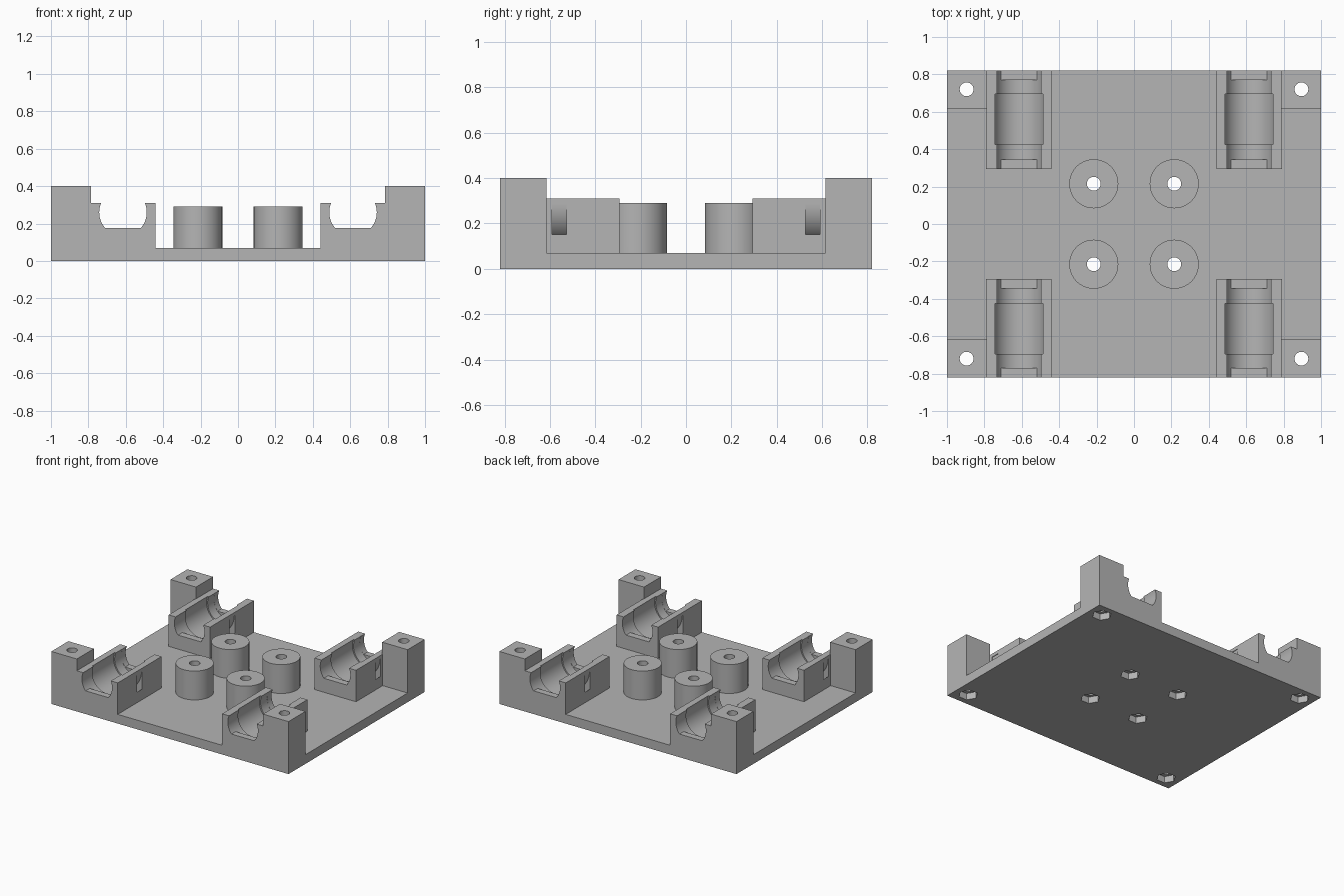
import bpy
import math

cube = bpy.data.objects.get("Cube")
if cube:
    bpy.data.objects.remove(cube, do_unlink=True)

HALF_Y = 0.82
BORE_X, BORE_Z = 0.615, 0.26

grey = bpy.data.materials.new("plain grey")
grey.use_nodes = True
colour = (0.46, 0.46, 0.46, 1)
grey.diffuse_color = colour
grey.node_tree.nodes["Principled BSDF"].inputs["Base Color"].default_value = colour


def new_object(name, verts, faces):
    mesh = bpy.data.meshes.new(name)
    mesh.from_pydata(verts, [], faces)
    mesh.materials.append(grey)
    obj = bpy.data.objects.new(name, mesh)
    bpy.context.collection.objects.link(obj)
    return obj


def prism(name, outline, low, high, axis="z"):
    """Extrude a counter-clockwise outline along z, or an (x, z) outline along y."""
    n = len(outline)
    if axis == "z":
        verts = [(a, b, h) for h in (low, high) for a, b in outline]
    else:
        verts = [(a, h, b) for h in (high, low) for a, b in outline]
    faces = [tuple(reversed(range(n))), tuple(range(n, 2 * n))]
    faces += [(i, (i + 1) % n, n + (i + 1) % n, n + i) for i in range(n)]
    return new_object(name, verts, faces)


def arc(x, y, r, n=64, start=0, sweep=360):
    """Points on an arc; a full sweep leaves out the repeated end point."""
    count = n if abs(sweep) == 360 else n + 1
    angles = [math.radians(start + sweep * i / n) for i in range(count)]
    return [(x + r * math.cos(a), y + r * math.sin(a)) for a in angles]


def box(name, x0, x1, y0, y1, z0, z1):
    return prism(name, [(x0, y0), (x1, y0), (x1, y1), (x0, y1)], z0, z1)


def combine(target, other, operation):
    other.hide_render = True
    mod = target.modifiers.new(operation.lower(), "BOOLEAN")
    mod.operation = operation
    mod.solver = "EXACT"
    mod.object = other
    return other


# One quarter of the tray: plate, corner post, bearing holder and pillar
tray = box("mounting_tray", -0.1, 1, -0.1, HALF_Y, 0, 0.07)
solids = [
    box("bearing_holder", 0.44, 0.79, 0.293, HALF_Y, 0.03, 0.31),
    box("corner_post", 0.785, 1, 0.615, HALF_Y, 0.03, 0.4),
    prism("pillar", arc(0.215, 0.215, 0.131), 0.03, 0.29),
]

# Bearing bore, wider middle groove, and end openings that leave a flat lip
bore = arc(BORE_X, BORE_Z, 0.1275)
lipped = arc(BORE_X, BORE_Z, 0.127, start=-41, sweep=262)
cutters = [
    prism("bore_cutter", bore, 0.345, 0.77, "y"),
    prism("groove_cutter", arc(BORE_X, BORE_Z, 0.137), 0.425, 0.695, "y"),
    prism("inner_opening_cutter", lipped, 0.27, 0.36, "y"),
    prism("outer_opening_cutter", lipped, 0.76, 0.85, "y"),
]

# Curved strap channel running under the bearing
channel = arc(BORE_X, 0.284, 0.22, 48, 180, 180) + arc(BORE_X, 0.284, 0.17, 48, 0, -180)
cutters.append(prism("strap_channel_cutter", channel, 0.527, 0.59, "y"))

# Screw holes with hexagonal nut pockets underneath
for x, y in ((0.215, 0.215), (0.895, 0.72)):
    cutters.append(prism("screw_cutter", arc(x, y, 0.037, 32), -0.1, 0.5))
    cutters.append(prism("nut_cutter", arc(x, y, 0.068, 6), -0.1, 0.05))

for part in solids:
    combine(tray, part, "UNION")
for part in cutters:
    combine(tray, part, "DIFFERENCE")

# Mirror the quarter across both centre lines
mirror = tray.modifiers.new("mirror", "MIRROR")
mirror.use_axis = (True, True, False)
mirror.use_bisect_axis = (True, True, False)

bpy.ops.object.select_all(action="DESELECT")
tray.select_set(True)
bpy.context.view_layer.objects.active = tray
bpy.ops.object.convert(target="MESH")
bpy.ops.object.shade_smooth_by_angle(angle=math.radians(30))

for part in solids + cutters:
    bpy.data.objects.remove(part, do_unlink=True)
